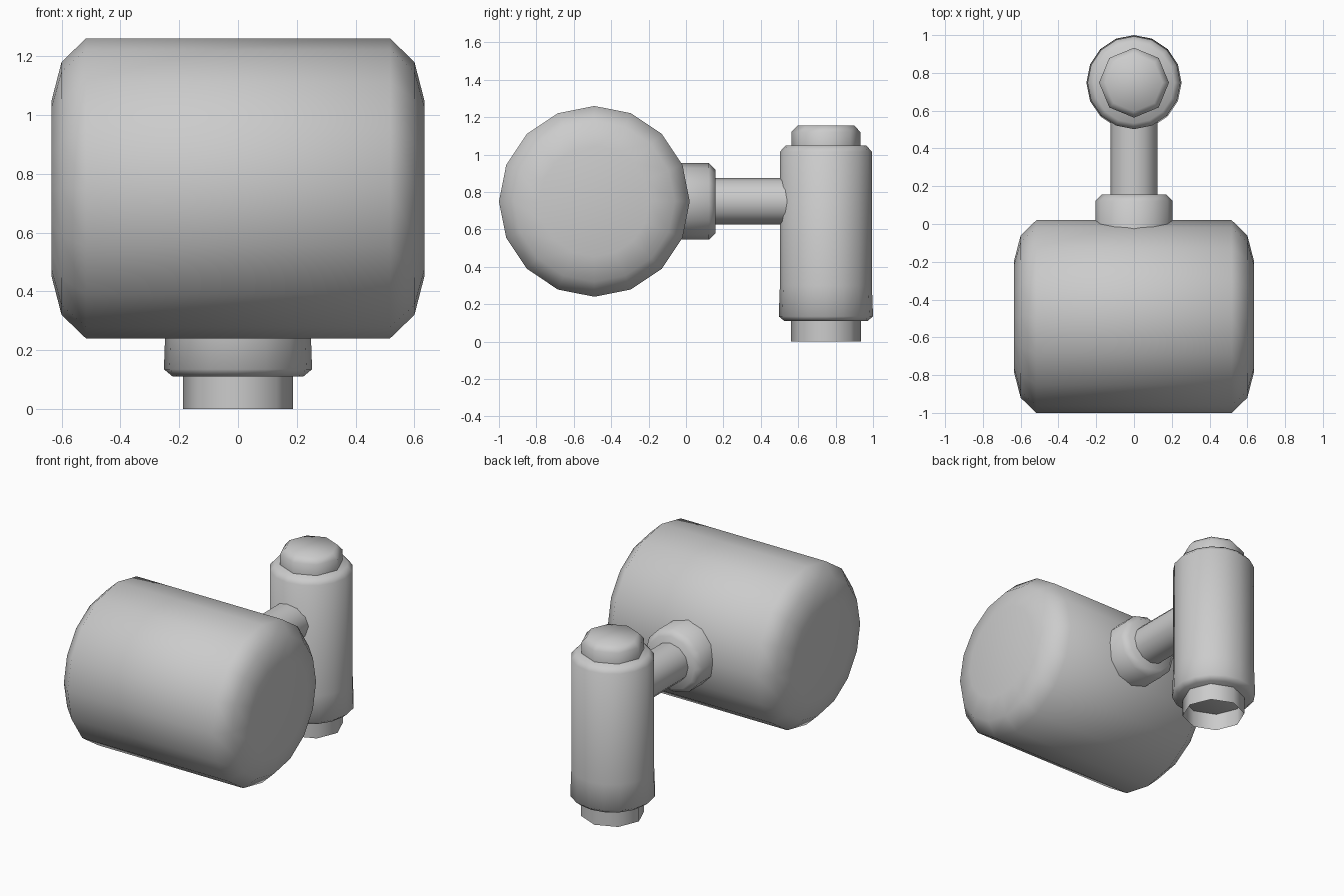
import bpy, bmesh, math
from mathutils import Matrix

if "Cube" in bpy.data.objects:
    bpy.data.objects.remove(bpy.data.objects["Cube"])


def lathe(name, profile, sides, loc, axis='Z', cap_start=True, cap_end=True):
    """Revolve (position, radius) pairs around an axis through loc."""
    bm = bmesh.new()
    rings = []
    for h, r in profile:
        ring = []
        for i in range(sides):
            a = 2 * math.pi * i / sides
            ring.append(bm.verts.new((r * math.cos(a), r * math.sin(a), h)))
        rings.append(ring)
    for lo, hi in zip(rings, rings[1:]):
        for i in range(sides):
            j = (i + 1) % sides
            bm.faces.new((lo[i], lo[j], hi[j], hi[i]))
    if cap_start:
        bm.faces.new(rings[0][::-1])
    if cap_end:
        bm.faces.new(rings[-1])
    turn = {'X': Matrix.Rotation(math.pi / 2, 4, 'Y'),
            'Y': Matrix.Rotation(-math.pi / 2, 4, 'X'),
            'Z': Matrix.Identity(4)}[axis]
    bmesh.ops.transform(bm, matrix=turn, verts=bm.verts)
    mesh = bpy.data.meshes.new(name)
    bm.to_mesh(mesh)
    bm.free()
    ob = bpy.data.objects.new(name, mesh)
    ob.location = loc
    bpy.context.collection.objects.link(ob)
    bpy.ops.object.select_all(action='DESELECT')
    ob.select_set(True)
    bpy.context.view_layer.objects.active = ob
    bpy.ops.object.shade_smooth_by_angle(angle=math.radians(55))
    return ob


AXIS_Z = 0.75   # height of the drum and neck axis
POST_Y = 0.748  # centre of the upright post

# Large horizontal drum with rounded ends
half = [(0.635, 0.295), (0.60, 0.43), (0.517, 0.51)]
drum = [(-x, r) for x, r in half] + half[::-1]
lathe("drum", drum, 16, (0, -0.49, AXIS_Z), 'X')

# Collar behind the drum, and the neck to the post
lathe("collar", [(-0.08, 0.205), (0.122, 0.205), (0.157, 0.17)], 12,
      (0, 0, AXIS_Z), 'Y', cap_start=False)
lathe("neck", [(0.14, 0.125), (0.56, 0.125)], 12,
      (0, 0, AXIS_Z), 'Y', cap_start=False, cap_end=False)

# Upright post
lathe("post", [(0.11, 0.222), (0.135, 0.252), (0.30, 0.246),
               (1.015, 0.246), (1.05, 0.215)], 16, (0, POST_Y, 0))

# Octagonal cap on top, and open octagonal socket underneath
lathe("post_cap", [(1.04, 0.185), (1.12, 0.185), (1.155, 0.152)], 8,
      (0, POST_Y, 0), cap_start=False)
lathe("bottom_socket", [(0.0, 0.187), (0.115, 0.187)], 8,
      (0, POST_Y, 0), cap_start=False, cap_end=False)
